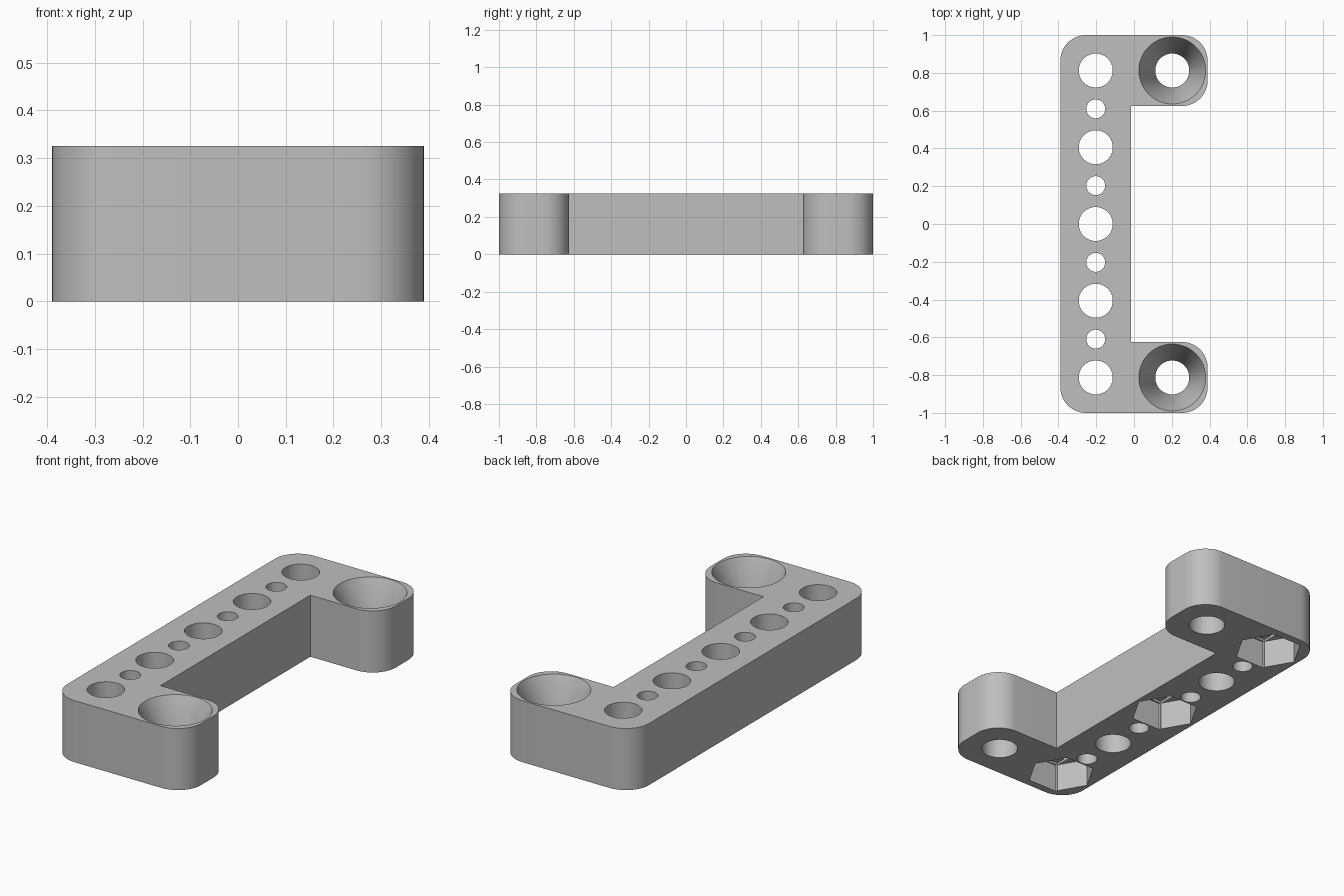
import bpy, bmesh, math
from mathutils import Matrix

if "Cube" in bpy.data.objects:
    bpy.data.objects.remove(bpy.data.objects["Cube"])

H = 0.325            # bracket thickness
X0, X1 = -0.39, 0.39  # bracket width
XI = -0.015          # inner edge of the spine
YI = 0.625           # inner edge of the arms
R = 0.135            # rounded corner radius
XC, YC = 0.2025, 0.8125  # hole centre lines

grey = bpy.data.materials.new("plain grey")
grey.use_nodes = True
colour = (0.52, 0.52, 0.52, 1)
grey.diffuse_color = colour
grey.node_tree.nodes["Principled BSDF"].inputs["Base Color"].default_value = colour


def make_object(name, bm):
    bmesh.ops.recalc_face_normals(bm, faces=bm.faces)
    mesh = bpy.data.meshes.new(name)
    bm.to_mesh(mesh)
    bm.free()
    mesh.materials.append(grey)
    ob = bpy.data.objects.new(name, mesh)
    bpy.context.scene.collection.objects.link(ob)
    return ob


def arc(cx, cy, start, steps=12):
    """Quarter-round corner points, counter-clockwise from the start angle."""
    return [(cx + R * math.cos(a), cy + R * math.sin(a))
            for a in (math.radians(start + 90 * i / steps) for i in range(steps + 1))]


def cut(body, x, y, z0, z1, r0, r1=None, sides=64, turn=0, stretch=1):
    """Subtract an upright prism or cone from the body."""
    bm = bmesh.new()
    m = (Matrix.Translation((x, y, (z0 + z1) / 2)) @ Matrix.Diagonal((1, stretch, 1, 1))
         @ Matrix.Rotation(math.radians(turn), 4, 'Z'))
    bmesh.ops.create_cone(bm, cap_ends=True, segments=sides, radius1=r0,
                          radius2=r0 if r1 is None else r1, depth=z1 - z0, matrix=m)
    tool = make_object("cutter", bm)
    tool.hide_render = True
    mod = body.modifiers.new("cut", 'BOOLEAN')
    mod.operation, mod.solver, mod.object = 'DIFFERENCE', 'EXACT', tool
    bpy.ops.object.modifier_apply(modifier=mod.name)
    bpy.data.objects.remove(tool)


# C-shaped body: rounded outline, extruded upward
outline = (arc(X0 + R, -1 + R, 180) + arc(X1 - R, -1 + R, 270) + arc(X1 - R, -YI - R, 0)
           + [(XI, -YI), (XI, YI)]
           + arc(X1 - R, YI + R, 270) + arc(X1 - R, 1 - R, 0) + arc(X0 + R, 1 - R, 90))
bm = bmesh.new()
face = bm.faces.new([bm.verts.new((x, y, 0)) for x, y in outline])
top = bmesh.ops.extrude_face_region(bm, geom=[face])["geom"]
bmesh.ops.translate(bm, vec=(0, 0, H), verts=[v for v in top if isinstance(v, bmesh.types.BMVert)])
bracket = make_object("mounting_bracket", bm)
bpy.ops.object.select_all(action='DESELECT')
bpy.context.view_layer.objects.active = bracket
bracket.select_set(True)

# Row of alternating large and small holes along the spine
for i in range(-4, 5):
    cut(bracket, -XC, i * YC / 4, -0.05, H + 0.05, 0.05 if i % 2 else 0.09)

# Hexagonal nut pockets underneath, with a stepped ceiling
for y in (-YC, 0, YC):
    cut(bracket, -XC, y, -0.05, 0.15, 0.17, sides=6, turn=30)
    cut(bracket, -XC, y, -0.05, 0.162, 0.092 * math.sqrt(2), sides=4, turn=45, stretch=1.52)
    cut(bracket, -XC, y, -0.05, 0.174, 0.092 * math.sqrt(2), sides=4, turn=45)

# Countersunk screw holes in the arms
DEPTH, RIM, BORE = 0.2, 0.177, 0.09
for y in (-YC, YC):
    cut(bracket, XC, y, -0.05, H + 0.05, BORE)
    cut(bracket, XC, y, H - DEPTH, H + 0.02, BORE, RIM + (RIM - BORE) * 0.02 / DEPTH)

bpy.ops.object.shade_smooth_by_angle(angle=math.radians(25))
